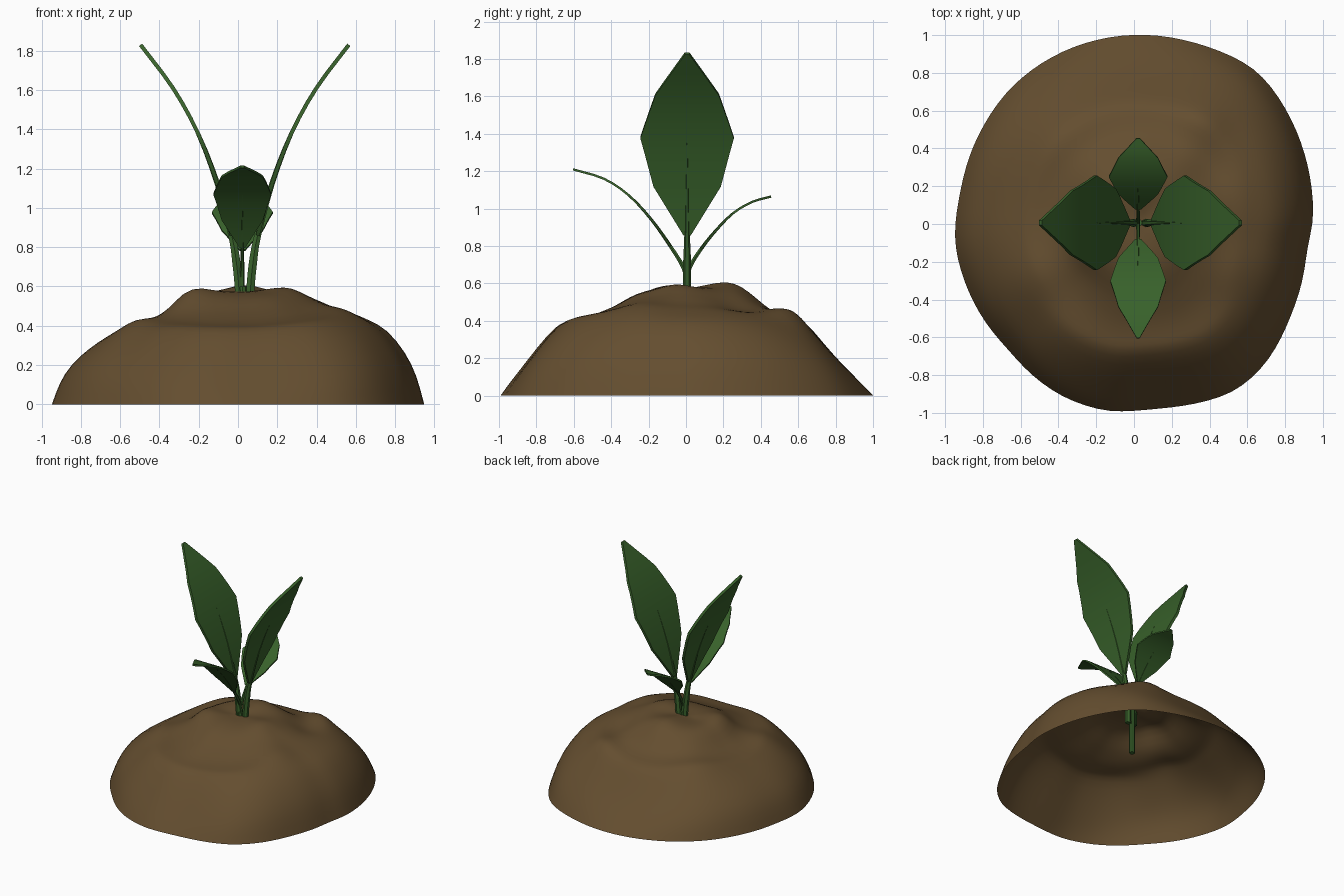
import bpy, bmesh, math
from mathutils import Vector

if "Cube" in bpy.data.objects:
    bpy.data.objects.remove(bpy.data.objects["Cube"])


def material(name, color):
    m = bpy.data.materials.new(name)
    m.diffuse_color = (*color, 1)
    m.use_nodes = True
    m.node_tree.nodes["Principled BSDF"].inputs["Base Color"].default_value = m.diffuse_color
    return m


SOIL = material("soil", (0.128, 0.076, 0.029))
LEAF = material("leaf", (0.040, 0.122, 0.024))


def make_object(name, bm, mat, closed=True):
    if closed:
        bmesh.ops.recalc_face_normals(bm, faces=bm.faces)
    me = bpy.data.meshes.new(name)
    bm.to_mesh(me)
    bm.free()
    me.materials.append(mat)
    ob = bpy.data.objects.new(name, me)
    bpy.context.collection.objects.link(ob)
    bpy.context.view_layer.objects.active = ob
    ob.select_set(True)
    bpy.ops.object.shade_smooth_by_angle(angle=math.radians(40))
    ob.select_set(False)
    return ob


def lerp_table(table, x):
    for (a, p), (b, q) in zip(table, table[1:]):
        if x <= b:
            return p + (q - p) * max(0, x - a) / (b - a)
    return table[-1][1]


# Soil mound: open-bottomed dome, radius by angle and height profile by direction
OUTLINE = [(0, .945), (11, .957), (20, .97), (35, 1.0), (51, 1.04), (70, 1.01),
           (90, 1.0), (114, .985), (133, .97), (146, .95), (170, .93), (185, .953),
           (198, .945), (225, .938), (246, .985), (262, 1.0), (275, .978), (288, 1.0),
           (302, 1.035), (313, 1.015), (329, .96), (352, .92), (360, .945)]
T = [0, .12, .22, .3, .38, .45, .52, .6, .65, .7, .8, .9, .96, 1]
PROFILES = [[.57, .57, .57, .57, .54, .52, .49, .47, .45, .43, .385, .265, .15, 0],    # +x
            [.57, .575, .575, .56, .51, .455, .425, .41, .38, .32, .20, .10, .04, 0],  # +y
            [.57, .56, .57, .55, .47, .435, .41, .40, .37, .345, .285, .20, .11, 0],   # -x
            [.57, .575, .56, .53, .48, .45, .42, .40, .395, .375, .26, .13, .055, 0]]  # -y
# x, y, height, spread of lumps and hollows
BUMPS = [(.36, .58, .05, .12), (.42, .28, -.03, .12), (-.5, -.25, .03, .13),
         (-.55, -.5, -.02, .13), (-.23, -.12, .035, .12), (.04, .22, .04, .12),
         (.24, -.06, .03, .12), (.5, -.25, .03, .13), (-.4, .45, .03, .2)]


def soil_point(t, deg):
    k = int(deg // 90) % 4
    f = math.sin(math.radians(deg - 90 * k)) ** 2
    i = T.index(t)
    z = PROFILES[k][i] * (1 - f) + PROFILES[(k + 1) % 4][i] * f
    z += 2.8 * t ** 6 * (1 - t) * f * (1 - f)
    r = t * lerp_table(OUTLINE, deg) * 1.004
    x, y = r * math.cos(math.radians(deg)), r * math.sin(math.radians(deg))
    for bx, by, h, s in BUMPS:
        z += h * math.exp(-((x - bx) ** 2 + (y - by) ** 2) / s ** 2) * min(1, 5 * (1 - t))
    return x, y, z


N = 48
bm = bmesh.new()
top = bm.verts.new((0, 0, .57))
rings = [[bm.verts.new(soil_point(t, 360 * j / N)) for j in range(N)] for t in T[1:]]
for j in range(N):
    n = (j + 1) % N
    bm.faces.new((top, rings[0][j], rings[0][n]))
    for a, b in zip(rings, rings[1:]):
        bm.faces.new((a[j], b[j], b[n], a[n]))
mound = make_object("soil_mound", bm, SOIL, closed=False)
sub = mound.modifiers.new("smooth", 'SUBSURF')
sub.levels = sub.render_levels = 1


def smooth_path(pts, steps=3):
    p = [Vector(q) for q in pts]
    p = [2 * p[0] - p[1]] + p + [2 * p[-1] - p[-2]]
    out = []
    for i in range(1, len(p) - 2):
        a, b, c, d = p[i - 1:i + 3]
        for s in range(steps):
            t = s / steps
            out.append(.5 * (2 * b + (c - a) * t + (2 * a - 5 * b + 4 * c - d) * t * t
                             + (3 * b - a - 3 * c + d) * t ** 3))
    return out + [p[-2]]


def sweep(name, pts, section, angle, cx=.022):
    """Sweep a section along an (outward, height) path; section(i) gives (side, normal) pairs."""
    u = Vector((math.cos(angle), math.sin(angle), 0))
    v = Vector((-u.y, u.x, 0))
    up = Vector((0, 0, 1))
    bm = bmesh.new()
    rows = []
    for i, p in enumerate(pts):
        d = (pts[min(i + 1, len(pts) - 1)] - pts[max(i - 1, 0)]).normalized()
        nrm = u * d.y - up * d.x
        c = Vector((cx, .006, 0)) + u * p.x + up * p.y
        rows.append([bm.verts.new(c + v * a + nrm * b) for a, b in section(i)])
    for r, s in zip(rows, rows[1:]):
        for j in range(len(r)):
            k = (j + 1) % len(r)
            bm.faces.new((r[j], r[k], s[k], s[j]))
    bm.faces.new(rows[0])
    bm.faces.new(rows[-1])
    return make_object(name, bm, LEAF)


def leaf(name, angle, stem, blade, widths, radius, thick, cx=.022):
    # blade: flat, angular outline along a smooth bend
    pts = smooth_path(blade)
    table = list(enumerate(widths))

    def flat(i):
        w = lerp_table(table, i / 3)
        return [(-w, -thick), (w, -thick), (w, thick), (-w, thick)]
    sweep(name + "_blade", pts, flat, angle, cx)
    # stem: tapers into a midrib halfway up the blade
    rib = smooth_path(stem + blade[:4])[:-3]
    start = 3 * len(stem) - 3
    end = thick * 1.05 / radius

    def tube(i):
        f = max(0, i - start) / (len(rib) - 1 - start)
        rn = radius * (1 - (1 - end) * f)
        rs = radius * (1 - .85 * f)
        return [(rs * math.cos(k * math.pi / 3), rn * math.sin(k * math.pi / 3) * 1.15)
                for k in range(6)]
    sweep(name + "_stem", rib, tube, angle, cx)


# Tall pair of leaves
for name, ang in (("tall_leaf_right", 0), ("tall_leaf_left", math.pi)):
    leaf(name, ang, [(.027, .46), (.029, .58), (.042, .72)],
         [(.066, .86), (.138, 1.12), (.238, 1.38), (.365, 1.61), (.53, 1.83)],
         [.02, .18, .25, .17, .012], .021, .01, .034)

# Short drooping pair of leaves
leaf("short_leaf_back", math.pi / 2, [(.0, .45), (.0, .58), (.012, .68)],
     [(.075, .785), (.155, .885), (.245, .975), (.345, 1.035), (.449, 1.065)],
     [.015, .105, .155, .105, .008], .011, .006)
leaf("short_leaf_front", -math.pi / 2, [(.0, .45), (.0, .58), (.018, .68)],
     [(.09, .8), (.19, .94), (.31, 1.07), (.445, 1.16), (.61, 1.21)],
     [.015, .105, .147, .105, .008], .011, .006)

# Shared root stalk, buried below the short leaves
sweep("root_stalk", [Vector((0, .22)), Vector((0, .6))],
      lambda i: [(.022 * math.cos(k * math.pi / 4), .022 * math.sin(k * math.pi / 4))
                 for k in range(8)], 0)
